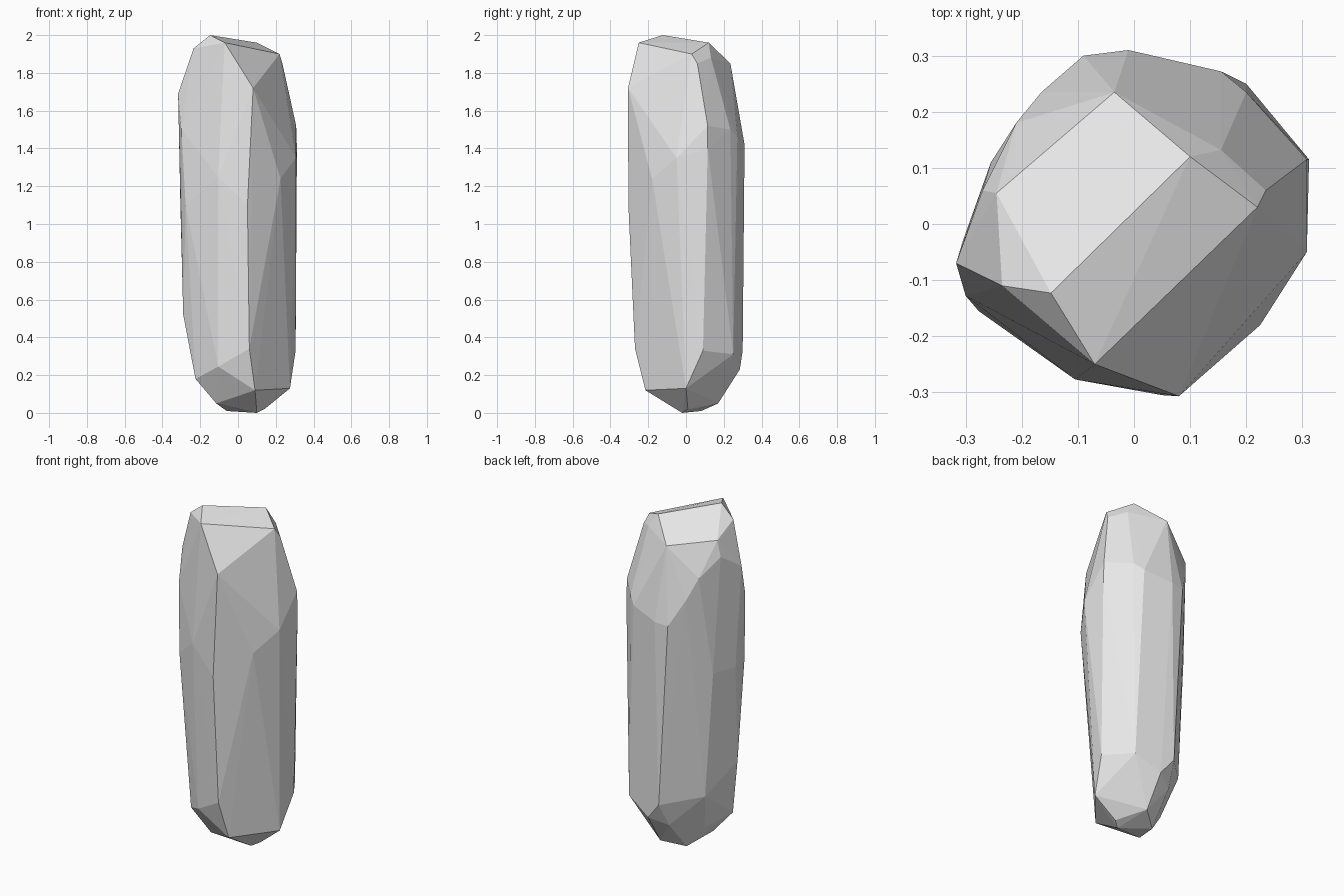
import bpy, bmesh

# Corner points of the chiselled stone, read per zone
crown = [(-.148, -.123, 2.0), (.10, .12, 1.96), (-.07, -.25, 1.96), (-.235, -.11, 1.93),
         (.22, .03, 1.90), (-.245, .055, 1.87), (.235, .06, 1.85), (-.035, .235, 1.85),
         (.155, .132, 1.88), (-.13, .165, 1.79), (-.27, .06, 1.78), (.08, -.307, 1.72)]
body = [(-.317, -.07, 1.69), (-.21, .18, 1.68), (-.165, .235, 1.56), (.308, .115, 1.52),
        (.20, .235, 1.50), (.155, .272, 1.46), (-.09, .30, 1.41), (-.01, .31, 1.42),
        (.312, .115, 1.40), (.308, -.05, 1.35), (.225, -.18, 1.24), (-.30, -.128, 1.5),
        (-.105, -.277, 1.25), (-.277, -.155, 1.1), (.05, -.305, 1.1), (-.305, -.03, 1.1),
        (-.255, .11, 1.1), (-.29, -.07, .52)]
base = [(.06, -.27, .34), (-.105, -.225, .245), (.09, -.215, .12), (-.225, -.12, .18),
        (.275, 0, .13), (.305, .09, .33), (.20, .25, .31), (-.03, .30, .33),
        (.05, .285, .23), (-.05, .23, .19), (-.15, .04, .13), (-.115, -.09, .05),
        (.05, .17, .05), (-.06, .08, .01), (.10, -.02, 0), (.14, .01, .02), (-.21, .12, .36)]

# Single faceted stone: hull through the corners
bm = bmesh.new()
for p in crown + body + base:
    bm.verts.new(p)
hull = bmesh.ops.convex_hull(bm, input=bm.verts[:])
loose = [v for v in bm.verts if not v.link_faces]
bmesh.ops.delete(bm, geom=loose, context='VERTS')
bmesh.ops.recalc_face_normals(bm, faces=bm.faces[:])

mesh = bpy.data.meshes.new("standing_stone")
bm.to_mesh(mesh)
bm.free()
stone = bpy.data.objects.new("standing_stone", mesh)
bpy.context.collection.objects.link(stone)

# Plain pale grey stone
grey = bpy.data.materials.new("stone grey")
grey.diffuse_color = (.8, .8, .8, 1)
mesh.materials.append(grey)
